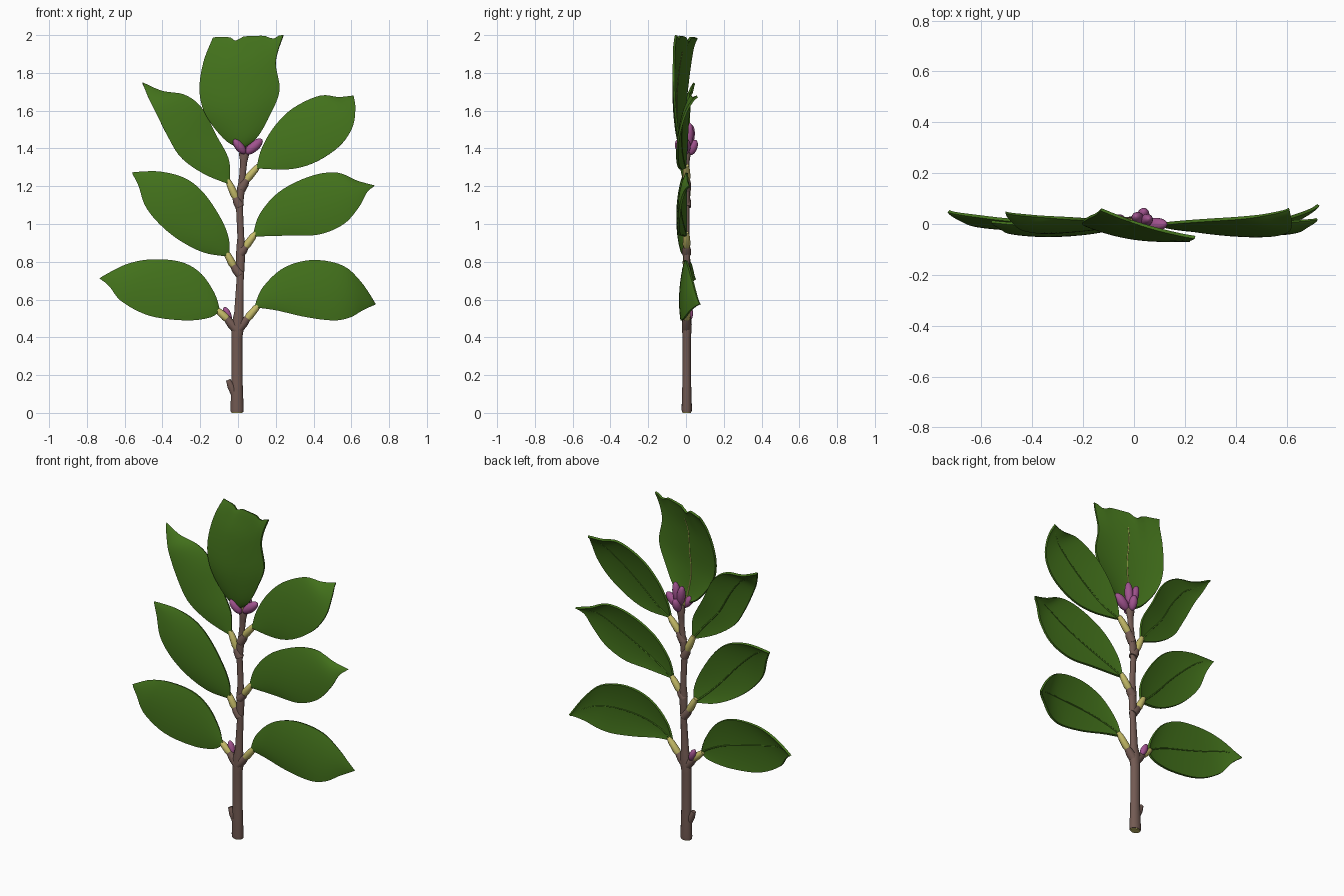
import bpy, bmesh, math
from mathutils import Vector

if "Cube" in bpy.data.objects:
    bpy.data.objects.remove(bpy.data.objects["Cube"])


def material(name, rgb):
    m = bpy.data.materials.new(name)
    m.diffuse_color = (*rgb, 1)
    m.use_nodes = True
    m.node_tree.nodes["Principled BSDF"].inputs["Base Color"].default_value = m.diffuse_color
    return m


GREEN = material("leaf_green", (0.055, 0.165, 0.011))
BROWN = material("bark_brown", (0.17, 0.103, 0.086))
YELLOW = material("stalk_yellow", (0.56, 0.50, 0.14))
PINK = material("bud_pink", (0.35, 0.085, 0.27))


def finish(name, bm, mat, thickness=0):
    bmesh.ops.recalc_face_normals(bm, faces=bm.faces)
    me = bpy.data.meshes.new(name)
    bm.to_mesh(me)
    bm.free()
    me.materials.append(mat)
    ob = bpy.data.objects.new(name, me)
    bpy.context.collection.objects.link(ob)
    bpy.ops.object.select_all(action='DESELECT')
    ob.select_set(True)
    bpy.context.view_layer.objects.active = ob
    if thickness:
        mod = ob.modifiers.new("thickness", 'SOLIDIFY')
        mod.thickness, mod.offset = thickness, 0
        bpy.ops.object.convert(target='MESH')
    bpy.ops.object.shade_smooth_by_angle(angle=math.radians(50))
    return ob


def tube(name, pts, radii, mat, sides=12, flat=1.0):
    """Round tube through points; flat squashes it front to back."""
    bm = bmesh.new()
    pts = [Vector(p) for p in pts]
    rings = []
    for i, p in enumerate(pts):
        t = (pts[min(i + 1, len(pts) - 1)] - pts[max(i - 1, 0)]).normalized()
        u = t.cross(Vector((0, 1, 0))).normalized()
        v = t.cross(u)
        rings.append([bm.verts.new(p + radii[i] * (u * math.cos(a) + v * flat * math.sin(a)))
                      for a in (2 * math.pi * k / sides for k in range(sides))])
    for a, b in zip(rings, rings[1:]):
        for k in range(sides):
            n = (k + 1) % sides
            bm.faces.new((a[k], a[n], b[n], b[k]))
    bm.faces.new(rings[0])
    bm.faces.new(rings[-1])
    return finish(name, bm, mat)


def spline(pts, t):
    """Smooth curve through the points, t from 0 to 1."""
    n = len(pts) - 1
    i = min(int(t * n), n - 1)
    f = t * n - i
    p = [Vector(pts[max(0, min(n, i + k))]) for k in (-1, 0, 1, 2)]
    return 0.5 * (2 * p[1] + (p[2] - p[0]) * f + (2 * p[0] - 5 * p[1] + 4 * p[2] - p[3]) * f ** 2
                  + (3 * p[1] - p[0] - 3 * p[2] + p[3]) * f ** 3)


def leaf(name, upper, lower, y0, y1, bulge, tilt, cup, tip_tilt=0, notch=0, rib=GREEN):
    """Blade between two outline curves in (x, z), bent in depth."""
    rows, cols = 28, 16

    def point(t, s):
        q = spline(upper, t).lerp(spline(lower, t), s)
        w = math.sin(math.pi * t)
        y = (y0 + (y1 - y0) * t ** 3 - bulge * w + (0.5 - s) * (tilt * w + tip_tilt * t ** 2)
             + cup * max(w, notch * 20 * t ** 4) * ((2 * s - 1) ** 2 - 0.4))
        z = q.y - notch * t ** 8 * (math.exp(-((s - 0.33) / 0.06) ** 2)
                                    + 0.8 * math.exp(-((s - 0.85) / 0.07) ** 2))
        return Vector((q.x, y, z))

    bm = bmesh.new()
    g = [[bm.verts.new(point(i / rows, j / cols)) for j in range(cols + 1)] for i in range(rows + 1)]
    for i in range(rows):
        for j in range(cols):
            bm.faces.new((g[i][j], g[i + 1][j], g[i + 1][j + 1], g[i][j + 1]))
    bmesh.ops.remove_doubles(bm, verts=bm.verts, dist=0.0005)
    finish(name, bm, GREEN, 0.012)
    # fine midrib on the back
    ts = [0.02 + 0.85 * k / 16 for k in range(17)]
    tube(name + "_midrib", [point(t, 0.5) + Vector((0, 0.005, 0)) for t in ts],
         [0.005 - 0.003 * t for t in ts], rib, 8)


def bud(name, a, b, r):
    a, b = Vector(a), Vector(b)
    tube(name, [a.lerp(b, 0.5 - 0.5 * math.cos(math.pi * k / 10)) for k in range(11)],
         [max(0.001, r * math.sin(math.pi * k / 10)) for k in range(11)], PINK, 14)


# leaves
leaf("lower_right_leaf",
     [(.09, .56), (.13, .66), (.24, .765), (.39, .808), (.55, .78), (.65, .69), (.725, .575)],
     [(.09, .56), (.2, .545), (.35, .51), (.5, .49), (.59, .505), (.66, .545), (.725, .575)],
     0, .075, .03, .02, .015)
leaf("lower_left_leaf",
     [(-.1, .54), (-.125, .63), (-.2, .74), (-.31, .8), (-.47, .81), (-.6, .78), (-.73, .71)],
     [(-.1, .54), (-.15, .505), (-.28, .49), (-.47, .515), (-.615, .59), (-.68, .67), (-.73, .71)],
     0, .05, .02, .025, .012)
leaf("middle_right_leaf",
     [(.08, .935), (.115, 1.05), (.22, 1.17), (.38, 1.25), (.52, 1.27), (.63, 1.225), (.72, 1.2)],
     [(.08, .935), (.27, .94), (.43, .945), (.56, 1.0), (.64, 1.09), (.68, 1.165), (.72, 1.2)],
     0, .02, .03, .04, .015)
leaf("middle_left_leaf",
     [(-.05, .83), (-.05, .92), (-.09, 1.025), (-.18, 1.16), (-.28, 1.24), (-.415, 1.275), (-.56, 1.27)],
     [(-.05, .83), (-.18, .85), (-.31, .915), (-.415, 1.0), (-.49, 1.095), (-.525, 1.2), (-.56, 1.27)],
     0, .01, .038, .025, .015)
leaf("upper_right_leaf",
     [(.1, 1.295), (.125, 1.395), (.19, 1.51), (.29, 1.61), (.43, 1.676), (.53, 1.668), (.61, 1.675)],
     [(.1, 1.295), (.27, 1.29), (.405, 1.325), (.535, 1.41), (.605, 1.51), (.62, 1.61), (.61, 1.675)],
     -.005, .06, .025, .06, .012)
leaf("upper_left_leaf",
     [(-.045, 1.21), (-.05, 1.34), (-.12, 1.475), (-.19, 1.61), (-.28, 1.68), (-.4, 1.7), (-.505, 1.745)],
     [(-.045, 1.21), (-.18, 1.265), (-.3, 1.35), (-.37, 1.46), (-.44, 1.6), (-.475, 1.67), (-.505, 1.745)],
     0, .045, .02, .05, .012)
leaf("top_leaf",
     [(.02, 1.4), (-.07, 1.45), (-.17, 1.58), (-.202, 1.71), (-.18, 1.86), (-.13, 1.985)],
     [(.02, 1.4), (.1, 1.46), (.17, 1.58), (.22, 1.71), (.2, 1.86), (.24, 2.0)],
     -.02, -.005, .028, .03, .025, .11, .025, YELLOW)

# woody stem: height, x, radius
STEM = [(0.004, -.005, .033), (.02, -.005, .035), (.15, -.005, .03), (.4, -.006, .029), (.47, 0, .034),
        (.53, .004, .024), (.7, .011, .019), (.78, .012, .023), (.87, .015, .024), (.93, .015, .018),
        (1.08, .008, .018), (1.15, .01, .022), (1.22, .022, .02), (1.27, .025, .017),
        (1.33, .03, .019), (1.37, .032, .027), (1.4, .033, .018)]
tube("stem", [(x, .004, z) for z, x, r in STEM], [r for z, x, r in STEM], BROWN, 16, .78)
tube("stem_cut_end", [(-.005, .004, 0), (-.005, .004, .006)], [.029, .031], YELLOW, 16, .78)
tube("stem_stub", [(-.022, 0, .1), (-.036, 0, .14), (-.052, 0, .175)], [.016, .02, .012], BROWN)

# side twigs and leaf stalks: twig start, joint, stalk end (x, z)
STALKS = {"lower_right": ((0, .44), (.05, .5), (.115, .578)),
          "lower_left": ((0, .43), (-.06, .5), (-.115, .55)),
          "middle_right": ((.01, .84), (.04, .88), (.095, .955)),
          "middle_left": ((.012, .73), (-.025, .78), (-.068, .86)),
          "upper_right": ((.015, 1.18), (.045, 1.235), (.11, 1.31)),
          "upper_left": ((.01, 1.09), (-.012, 1.14), (-.055, 1.235))}
for name, pts in STALKS.items():
    a, b, c = [Vector((x, .003, z)) for x, z in pts]
    tube(name + "_twig", [a, a.lerp(b, .6), b], [.024, .024, .018], BROWN)
    tube(name + "_stalk", [b.lerp(a, .2), b.lerp(c, .15), b.lerp(c, .7), c],
         [.014, .021, .018, .012], YELLOW)
tube("top_stalk", [(.032, 0, 1.37), (.025, -.012, 1.41), (.02, -.016, 1.45)], [.015, .013, .006], YELLOW)

# buds
bud("right_bud", (.04, -.005, 1.372), (.128, .0, 1.448), .027)
bud("front_left_bud", (.038, -.025, 1.372), (-.022, -.042, 1.447), .024)
bud("tall_right_bud", (.042, .012, 1.4), (.058, .02, 1.535), .024)
bud("tall_left_bud", (.028, .015, 1.4), (.005, .03, 1.525), .024)
bud("back_bud", (.033, .02, 1.365), (.04, .052, 1.445), .024)
bud("lower_bud", (-.04, .015, .485), (-.072, .022, .56), .019)
